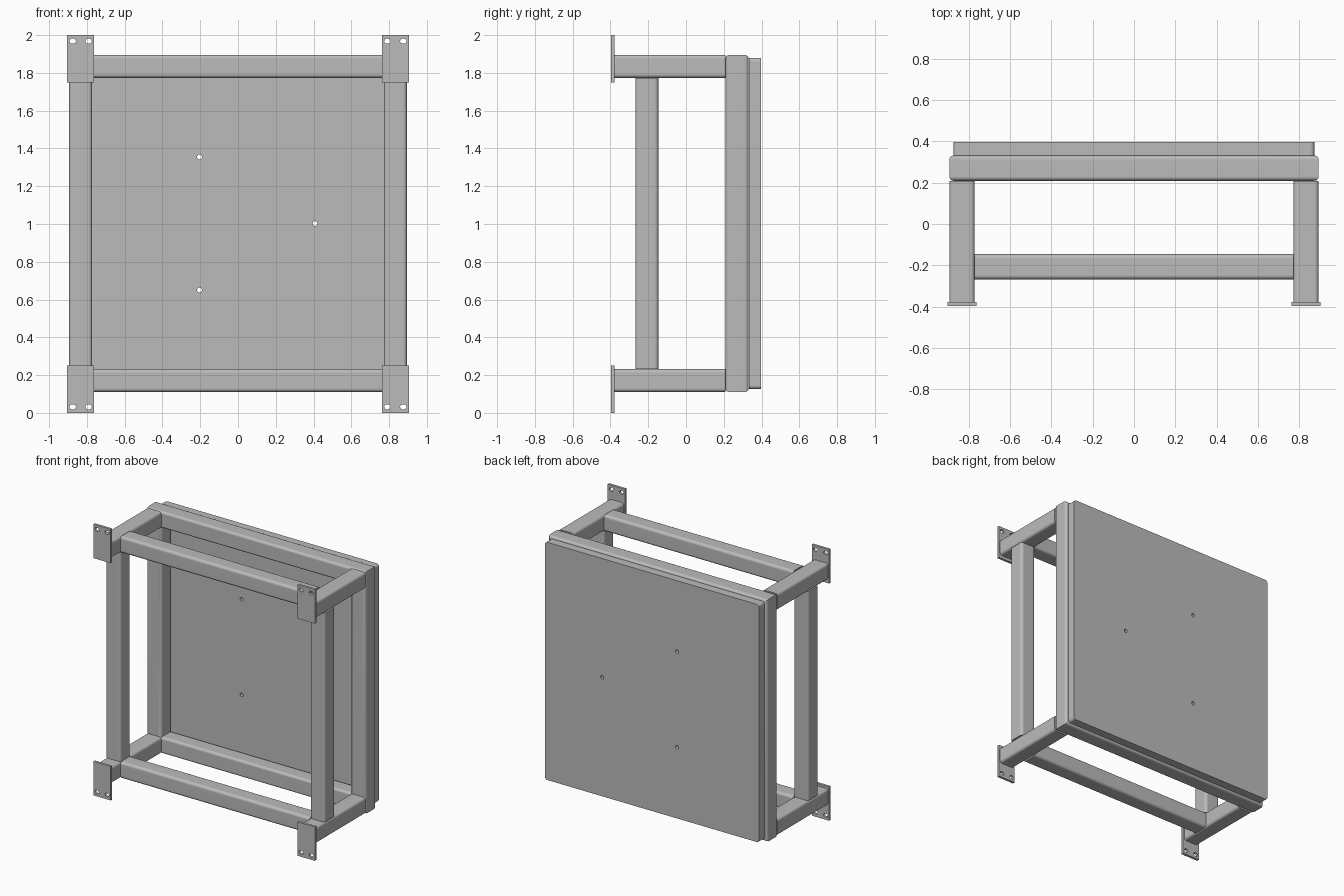
import bpy, bmesh, math
from mathutils import Vector

cube = bpy.data.objects.get("Cube")
if cube:
    bpy.data.objects.remove(cube)

steel = bpy.data.materials.new("grey steel")
steel.use_nodes = True
GREY = (0.5, 0.5, 0.5, 1)
steel.diffuse_color = GREY
steel.node_tree.nodes["Principled BSDF"].inputs["Base Color"].default_value = GREY

TUBE = 0.122                     # square tube width
HALF = TUBE / 2
POST_X = 0.833                   # tube centre lines
LOW, HIGH = 0.171, 1.834
MID_Z = (LOW + HIGH) / 2
RAIL_Y = -0.207
PLATE_FRONT, PLATE_BACK = -0.396, -0.378
FRAME_FRONT, FRAME_BACK, PANEL_BACK = 0.208, 0.333, 0.396


def rounded_rect(cx, cy, w, h, r, steps=5):
    """Outline of a rectangle with rounded corners; also serves for circles and slots."""
    points = []
    for i, (sx, sy) in enumerate([(1, 1), (-1, 1), (-1, -1), (1, -1)]):
        for k in range(steps + 1 if r else 1):
            a = math.pi / 2 * (i + k / steps)
            points.append((cx + sx * (w / 2 - r) + r * math.cos(a),
                           cy + sy * (h / 2 - r) + r * math.sin(a)))
    return points


def finish(name, mesh):
    mesh.materials.append(steel)
    obj = bpy.data.objects.new(name, mesh)
    bpy.context.collection.objects.link(obj)
    bpy.ops.object.select_all(action='DESELECT')
    obj.select_set(True)
    bpy.context.view_layer.objects.active = obj
    bpy.ops.object.shade_smooth_by_angle(angle=math.radians(35))
    weighted = obj.modifiers.new("even shading", 'WEIGHTED_NORMAL')
    weighted.keep_sharp = True
    return obj


def loft(name, rings, closed):
    """Skin a run of matching rings, either as a loop or with end caps."""
    bm = bmesh.new()
    loops = [[bm.verts.new(p) for p in ring] for ring in rings]
    n = len(loops[0])
    pairs = list(zip(loops, loops[1:]))
    if closed:
        pairs.append((loops[-1], loops[0]))
    else:
        bm.faces.new(loops[0])
        bm.faces.new(loops[-1])
    for a, b in pairs:
        for i in range(n):
            j = (i + 1) % n
            bm.faces.new((a[i], a[j], b[j], b[i]))
    bmesh.ops.recalc_face_normals(bm, faces=bm.faces)
    mesh = bpy.data.meshes.new(name)
    bm.to_mesh(mesh)
    bm.free()
    return finish(name, mesh)


PROFILE = rounded_rect(0, 0, TUBE, TUBE, 0.02)


def tube(name, start, end):
    """Straight square tube along one axis."""
    start, end = Vector(start), Vector(end)
    axis = max(range(3), key=lambda i: abs(end[i] - start[i]))
    rings = []
    for c in (start, end):
        ring = []
        for u, v in PROFILE:
            p = c.copy()
            p[(axis + 1) % 3] += u
            p[(axis + 2) % 3] += v
            ring.append(p)
        rings.append(ring)
    return loft(name, rings, False)


def sheet(name, outline, holes, y0, y1):
    """Flat upright sheet with holes through it."""
    curve = bpy.data.curves.new(name, 'CURVE')
    curve.dimensions = '2D'
    curve.fill_mode = 'BOTH'
    curve.extrude = (y1 - y0) / 2
    for points in [outline] + holes:
        spline = curve.splines.new('POLY')
        spline.points.add(len(points) - 1)
        for p, (x, z) in zip(spline.points, points):
            p.co = (x, z, 0, 1)
        spline.use_cyclic_u = True
    helper = bpy.data.objects.new(name + " outline", curve)
    bpy.context.collection.objects.link(helper)
    bpy.context.view_layer.update()
    deps = bpy.context.evaluated_depsgraph_get()
    mesh = bpy.data.meshes.new_from_object(helper.evaluated_get(deps))
    bpy.data.objects.remove(helper)
    bm = bmesh.new()
    bm.from_mesh(mesh)
    for v in bm.verts:
        x, z, depth = v.co
        v.co = (x, (y0 + y1) / 2 - depth, z)
    bmesh.ops.remove_doubles(bm, verts=bm.verts, dist=0.0001)
    bmesh.ops.recalc_face_normals(bm, faces=bm.faces)
    bm.to_mesh(mesh)
    bm.free()
    mesh.materials.clear()
    mesh.name = name
    return finish(name, mesh)


# Mitred rear frame
span = (HIGH - LOW) / 2
mid_y = (FRAME_FRONT + FRAME_BACK) / 2
loft("rear_frame", [[(sx * (POST_X + u), mid_y + v, MID_Z + sz * (span + u)) for u, v in PROFILE]
                    for sx, sz in [(1, 1), (-1, 1), (-1, -1), (1, -1)]], True)

# Back panel with three holes set evenly on a circle
holes = []
for k in range(3):
    a = k * math.tau / 3
    holes.append(rounded_rect(0.407 * math.cos(a), MID_Z + 0.407 * math.sin(a),
                              0.026, 0.026, 0.013))
sheet("back_panel", rounded_rect(0, MID_Z, 1.748, 1.754, 0.02), holes, FRAME_BACK, PANEL_BACK)

# Arms, mounting plates and front posts
for side, sx in (("left", 1), ("right", -1)):
    x = sx * POST_X
    for level, z, plate_z, hole_z in (("lower", LOW, 0.125, 0.032), ("upper", HIGH, 1.875, 1.968)):
        tube(f"{level}_{side}_arm", (x, PLATE_BACK, z), (x, FRAME_FRONT, z))
        slots = [rounded_rect(x + d, hole_z, 0.034, 0.026, 0.013) for d in (-0.042, 0.042)]
        sheet(f"{level}_{side}_mounting_plate", rounded_rect(x, plate_z, 0.142, 0.25, 0),
              slots, PLATE_FRONT, PLATE_BACK)
    tube(f"{side}_front_post", (x, RAIL_Y, LOW + HALF), (x, RAIL_Y, HIGH - HALF))

# Front rails
for level, z in (("lower", LOW), ("upper", HIGH)):
    tube(f"{level}_front_rail", (HALF - POST_X, RAIL_Y, z), (POST_X - HALF, RAIL_Y, z))
